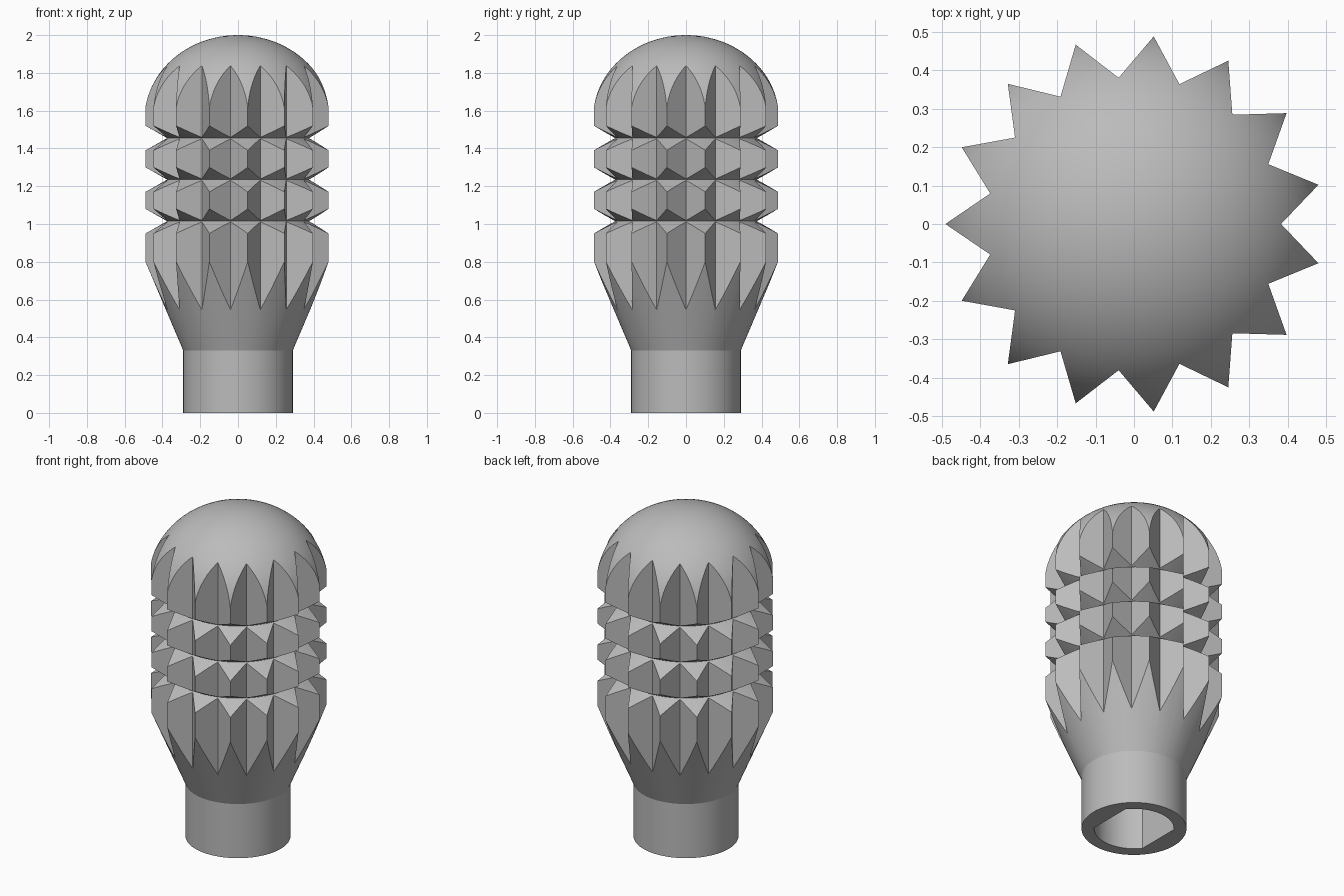
import bpy, bmesh, math
from math import sin, cos, pi

cube = bpy.data.objects.get("Cube")
if cube:
    bpy.data.objects.remove(cube, do_unlink=True)

TEETH = 15
SEGMENTS = 120
BODY = 0.495          # radius before the teeth are cut
GROOVE = 0.375        # radius at the bottom of each groove
TIP, VALLEY = 0.49, 0.382
NECK = 0.29

grey = bpy.data.materials.new("plain grey")
grey.use_nodes = True
colour = (0.5, 0.5, 0.5, 1)
grey.diffuse_color = colour
grey.node_tree.nodes["Principled BSDF"].inputs["Base Color"].default_value = colour


def make_object(name, bm):
    bmesh.ops.recalc_face_normals(bm, faces=bm.faces)
    mesh = bpy.data.meshes.new(name)
    bm.to_mesh(mesh)
    bm.free()
    mesh.materials.append(grey)
    obj = bpy.data.objects.new(name, mesh)
    bpy.context.collection.objects.link(obj)
    return obj


def prism(name, outline, bottom, top):
    bm = bmesh.new()
    face = bm.faces.new([bm.verts.new((x, y, bottom)) for x, y in outline])
    moved = bmesh.ops.extrude_face_region(bm, geom=[face])["geom"]
    verts = [v for v in moved if isinstance(v, bmesh.types.BMVert)]
    bmesh.ops.translate(bm, verts=verts, vec=(0, 0, top - bottom))
    return make_object(name, bm)


def lathe(name, profile):
    bm = bmesh.new()
    verts = [bm.verts.new((r, 0, z)) for r, z in profile]
    edges = [bm.edges.new(pair) for pair in zip(verts, verts[1:])]
    bmesh.ops.spin(bm, geom=verts + edges, cent=(0, 0, 0), axis=(0, 0, 1),
                   angle=2 * pi, steps=SEGMENTS)
    bmesh.ops.remove_doubles(bm, verts=bm.verts, dist=0.0001)
    return make_object(name, bm)


def cut(obj, tool, operation):
    mod = obj.modifiers.new(operation.lower(), 'BOOLEAN')
    mod.operation, mod.solver, mod.object = operation, 'EXACT', tool
    bpy.context.view_layer.objects.active = obj
    bpy.ops.object.modifier_apply(modifier=mod.name)
    bpy.data.objects.remove(tool, do_unlink=True)


# Turned body: neck, flare, three V grooves, dome
profile = [(0, 0), (NECK, 0), (NECK, 0.33), (BODY, 0.812)]
for z in (1.015, 1.235, 1.455):
    profile += [(BODY, z - 0.068), (GROOVE, z), (BODY, z + 0.068)]
DOME_Z, DOME_H, STEPS = 1.555, 0.445, 24
for i in range(STEPS):
    a = pi / 2 * i / STEPS
    profile.append((BODY * cos(a), DOME_Z + DOME_H * sin(a)))
profile.append((0, DOME_Z + DOME_H))
knob = lathe("knob", profile)

# Pointed teeth around the side
star = []
for i in range(TEETH * 2):
    r = TIP if i % 2 else VALLEY
    star.append((r * cos(pi * i / TEETH), r * sin(pi * i / TEETH)))
cut(knob, prism("tooth_cutter", star, -0.1, 2.1), 'INTERSECT')

# Shaft socket: round hole with two flat sides
HOLE, FLAT = 0.22, 0.175
half = math.acos(FLAT / HOLE)
socket = []
for start in (half, pi + half):
    for i in range(33):
        a = start + (pi - 2 * half) * i / 32
        socket.append((HOLE * cos(a), HOLE * sin(a)))
cut(knob, prism("socket_cutter", socket, -0.1, 0.8), 'DIFFERENCE')

bpy.ops.object.select_all(action='DESELECT')
knob.select_set(True)
bpy.context.view_layer.objects.active = knob
bpy.ops.object.shade_smooth_by_angle(angle=math.radians(20))
